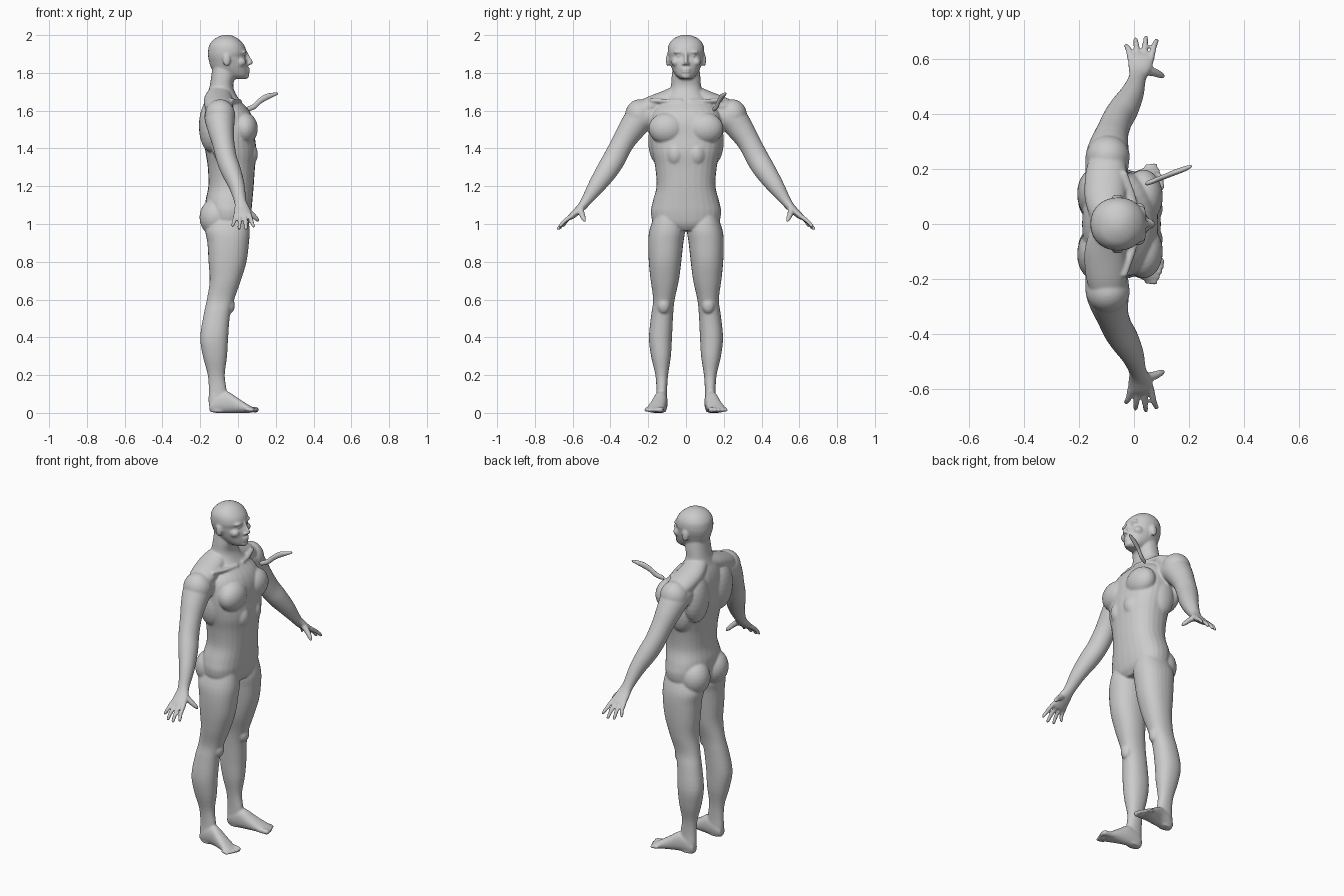
import bpy, bmesh
from math import sin, cos, pi
from mathutils import Vector, Matrix


def refine(st, n=4):
    """Catmull-Rom interpolation through a list of number tuples."""
    out = []
    for i in range(len(st) - 1):
        a, b, c, d = (st[min(max(j, 0), len(st) - 1)] for j in range(i - 1, i + 3))
        for k in range(n):
            t = k / n
            out.append([q + .5 * t * (r - p + t * (2 * p - 5 * q + 4 * r - s + t * (3 * (q - r) + s - p)))
                        for p, q, r, s in zip(a, b, c, d)])
    return out + [list(st[-1])]


def loft(bm, rings, e=2.2, n=28):
    """Skin superellipse rings given as (centre, half axis u, half axis v)."""
    f = lambda w: (1 if w > 0 else -1) * abs(w) ** (2 / e)
    loops = [[bm.verts.new(c + u * f(cos(2 * pi * k / n)) + v * f(sin(2 * pi * k / n))) for k in range(n)]
             for c, u, v in rings]
    faces = [bm.faces.new((a[k], a[(k + 1) % n], b[(k + 1) % n], b[k]))
             for a, b in zip(loops, loops[1:]) for k in range(n)]
    faces += [bm.faces.new(loops[0]), bm.faces.new(loops[-1])]
    bmesh.ops.recalc_face_normals(bm, faces=faces)


def column(bm, st, e=2.2):
    """Upright loft: stations are (z, back x, front x, inner y, outer y)."""
    loft(bm, [(Vector(((b + f) / 2, (i + o) / 2, z)), Vector(((f - b) / 2, 0, 0)), Vector((0, (o - i) / 2, 0)))
              for z, b, f, i, o in refine(st)], e)


def limb(bm, st, ref=(1, 0, 0), n=28):
    """Loft along a path: stations are (x, y, z, radius along ref, other radius)."""
    st = refine(st)
    rings = []
    for i, s in enumerate(st):
        d = (Vector(st[min(i + 1, len(st) - 1)][:3]) - Vector(st[max(i - 1, 0)][:3])).normalized()
        u = Vector(ref)
        u = (u - d * u.dot(d)).normalized()
        rings.append((Vector(s[:3]), u * s[3], d.cross(u) * s[4]))
    loft(bm, rings, 2, n)


def blob(bm, c, r):
    bmesh.ops.create_uvsphere(bm, u_segments=24, v_segments=14, radius=1,
                              matrix=Matrix.Translation(c) @ Matrix.Diagonal((*r, 1)))


def finish(name, bm):
    me = bpy.data.meshes.new(name)
    bm.to_mesh(me)
    bm.free()
    for p in me.polygons:
        p.use_smooth = True
    ob = bpy.data.objects.new(name, me)
    bpy.context.collection.objects.link(ob)
    return ob


bm = bmesh.new()

# leg
column(bm, [(1.05, -.14, .05, .03, .165), (.97, -.172, .062, .006, .193), (.9, -.162, .058, .014, .2),
            (.8, -.156, .045, .025, .197), (.7, -.15, .015, .038, .187), (.6, -.165, -.02, .06, .174),
            (.52, -.182, -.042, .068, .184), (.4, -.2, -.052, .074, .196), (.3, -.186, -.058, .08, .185),
            (.2, -.16, -.07, .095, .162), (.12, -.155, -.06, .1, .157), (.06, -.156, -.055, .1, .16),
            (.005, -.148, -.06, .105, .158)])
blob(bm, (-.045, .118, .57), (.028, .034, .045))

# foot and toes
foot = [(-.15, .13, .022, .01, .06), (-.12, .13, .032, 0, .1), (-.06, .134, .036, 0, .115),
        (0, .148, .042, 0, .078), (.05, .162, .046, 0, .046), (.078, .167, .042, .002, .03)]
loft(bm, [(Vector((x, y, (lo + hi) / 2)), Vector((0, hy, 0)), Vector((0, 0, (hi - lo) / 2)))
          for x, y, hy, lo, hi in refine(foot)])
for i, (tip, r) in enumerate([(.108, .015), (.108, .011), (.102, .0105), (.094, .01), (.084, .01)]):
    y = .13 + .019 * i
    limb(bm, [(.04, y, .02, r, r), (tip - .02, y + .004, .017, r, r), (tip - .006, y + .006, .014, r, r * .9),
              (tip, y + .006, .012, r * .5, r * .5)], (0, 1, 0), 14)

# arm and palm
limb(bm, [(-.1, .17, 1.58, .075, .075), (-.097, .24, 1.56, .08, .078), (-.09, .29, 1.5, .07, .07),
          (-.078, .335, 1.43, .059, .06), (-.06, .38, 1.345, .055, .06), (-.036, .42, 1.28, .053, .057),
          (-.006, .475, 1.2, .042, .045), (.012, .53, 1.12, .032, .028), (.02, .56, 1.083, .04, .022),
          (.025, .598, 1.048, .048, .018), (.027, .615, 1.032, .045, .013)])
blob(bm, (-.095, .245, 1.575), (.08, .078, .085))

# fingers and thumb
for bx, tx, ty, tz in [(-.012, -.028, .652, .985), (.012, .006, .675, .97), (.037, .043, .681, .968),
                       (.062, .082, .672, .98)]:
    limb(bm, [(bx, .598, 1.048, .012, .013), ((bx + tx) / 2, (.605 + ty) / 2 + .006, (1.04 + tz) / 2 + .004, .011, .011),
              (tx, ty - .005, tz + .008, .009, .009), (tx, ty, tz, .005, .005)], n=14)
limb(bm, [(.04, .558, 1.08, .018, .018), (.072, .552, 1.053, .016, .015), (.098, .541, 1.027, .012, .012),
          (.11, .534, 1.012, .006, .006)], (0, 1, 0), 14)

# shoulder slope and collar bone
limb(bm, [(-.1, .03, 1.69, .06, .05), (-.105, .1, 1.66, .075, .05), (-.1, .19, 1.622, .075, .052),
          (-.095, .25, 1.6, .06, .045)])
limb(bm, [(.008, .02, 1.65, .014, .012), (-.008, .1, 1.65, .014, .012), (-.04, .19, 1.655, .014, .012)], n=14)
# chest, shoulder blade, flank, buttock
blob(bm, (.035, .1, 1.505), (.07, .098, .085))
blob(bm, (-.145, .11, 1.52), (.062, .092, .14))
blob(bm, (-.07, .15, 1.44), (.075, .05, .12))
blob(bm, (.03, .055, 1.37), (.075, .06, .08))
blob(bm, (-.118, .086, 1.035), (.086, .086, .1))
# ear, brow, eye, cheek, nostril
blob(bm, (-.06, .096, 1.868), (.02, .011, .033))
blob(bm, (.028, .036, 1.91), (.017, .032, .009))
blob(bm, (.025, .036, 1.89), (.014, .014, .009))
blob(bm, (.012, .054, 1.857), (.03, .024, .024))
blob(bm, (.056, .012, 1.848), (.012, .009, .008))

# mirror everything so far to the other side
dup = bmesh.ops.duplicate(bm, geom=bm.verts[:] + bm.edges[:] + bm.faces[:])["geom"]
for v in dup:
    if isinstance(v, bmesh.types.BMVert):
        v.co.y *= -1
bmesh.ops.reverse_faces(bm, faces=[f for f in dup if isinstance(f, bmesh.types.BMFace)])

# torso and neck: z, back, front, half width
torso = [(.965, -.12, .035, .07), (1.0, -.155, .058, .165), (1.06, -.165, .07, .186), (1.12, -.172, .076, .176),
         (1.2, -.157, .083, .156), (1.3, -.16, .09, .163), (1.38, -.172, .098, .18), (1.46, -.184, .09, .192),
         (1.54, -.188, .084, .19), (1.6, -.188, .06, .175), (1.65, -.178, .015, .13), (1.69, -.162, -.012, .092),
         (1.73, -.15, -.025, .08), (1.78, -.142, -.018, .076), (1.83, -.135, -.02, .07)]
column(bm, [(z, b, f, -w, w) for z, b, f, w in torso], 2.3)

# head
head = [(1.767, -.06, .04, .028), (1.785, -.09, .052, .052), (1.82, -.138, .053, .074), (1.86, -.153, .05, .087),
        (1.885, -.158, .04, .093), (1.91, -.159, .045, .097), (1.945, -.153, .034, .093), (1.975, -.13, .008, .074),
        (1.993, -.1, -.02, .043), (2.001, -.075, -.045, .015)]
column(bm, [(z, b, f, -w, w) for z, b, f, w in head], 2.1)

# nose, lips, chin
limb(bm, [(.04, 0, 1.91, .01, .01), (.052, 0, 1.88, .012, .01), (.066, 0, 1.857, .013, .012),
          (.064, 0, 1.845, .008, .009)], n=14)
blob(bm, (.052, 0, 1.82), (.013, .027, .006))
blob(bm, (.052, 0, 1.806), (.012, .024, .006))
blob(bm, (.042, 0, 1.785), (.017, .026, .017))

# fuse the parts into one smooth skin
body = finish("body", bm)
rm = body.modifiers.new("fuse", "REMESH")
rm.mode = "VOXEL"
rm.voxel_size = .006
rm.use_smooth_shade = True
sm = body.modifiers.new("soften", "SMOOTH")
sm.factor, sm.iterations = .5, 4

# small curved blade floating before the chest
bm = bmesh.new()
limb(bm, [(.042, .145, 1.605, .004, .006), (.052, .149, 1.608, .008, .012), (.085, .162, 1.622, .009, .014),
          (.115, .174, 1.65, .009, .014), (.15, .188, 1.672, .01, .016), (.185, .201, 1.684, .009, .011),
          (.207, .21, 1.69, .005, .006), (.211, .212, 1.691, .001, .001)], (-.38, .92, 0), 16)
finish("curved_blade", bm)
